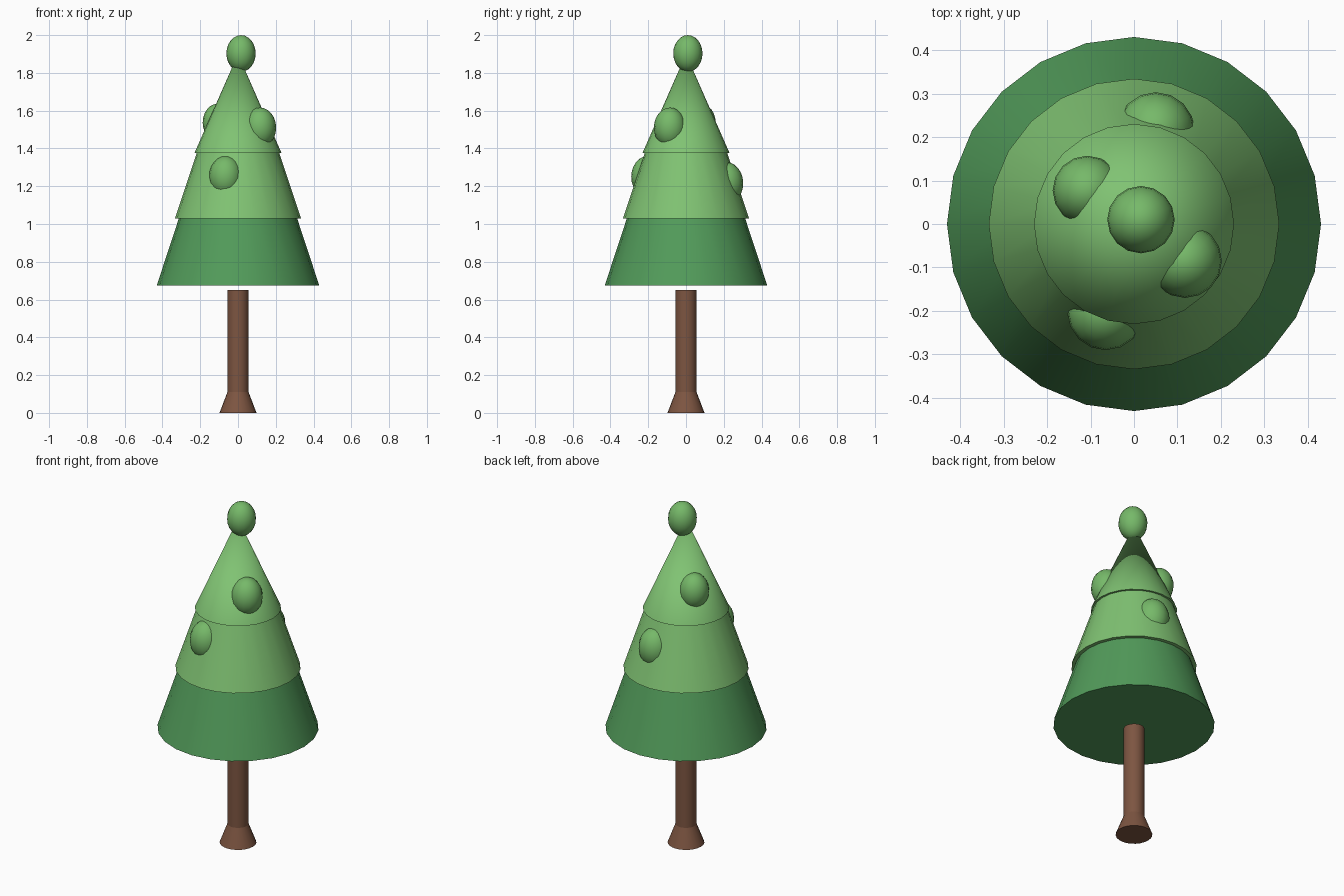
import bpy
import math

cube = bpy.data.objects.get("Cube")
if cube:
    bpy.data.objects.remove(cube, do_unlink=True)


def material(name, rgb):
    m = bpy.data.materials.new(name)
    m.use_nodes = True
    colour = (*rgb, 1.0)
    m.diffuse_color = colour
    m.node_tree.nodes["Principled BSDF"].inputs["Base Color"].default_value = colour
    return m


dark_green = material("dark green", (0.084, 0.328, 0.102))
light_green = material("light green", (0.216, 0.546, 0.171))
leaf_green = material("leaf green", (0.181, 0.485, 0.141))
brown = material("bark brown", (0.205, 0.091, 0.053))


def finish(name, mat):
    obj = bpy.context.object
    obj.name = name
    obj.data.materials.append(mat)
    bpy.ops.object.shade_smooth_by_angle(angle=math.radians(30))
    return obj


def cone(name, mat, z0, z1, r0, r1, sides=24):
    bpy.ops.mesh.primitive_cone_add(vertices=sides, radius1=r0, radius2=r1,
                                    depth=z1 - z0, location=(0, 0, (z0 + z1) / 2))
    return finish(name, mat)


def blob(name, x, y, z, r):
    # egg-shaped clump, a quarter taller than wide
    bpy.ops.mesh.primitive_uv_sphere_add(segments=16, ring_count=12, radius=r, location=(x, y, z))
    bpy.context.object.scale.z = 1.25
    return finish(name, mat=leaf_green)


# Trunk with flared foot
cone("trunk", brown, 0.05, 0.65, 0.056, 0.056)
cone("trunk_foot", brown, 0, 0.11, 0.098, 0.056)

# Three foliage tiers
cone("lower_foliage", dark_green, 0.675, 1.1, 0.43, 0.29)
cone("middle_foliage", light_green, 1.03, 1.45, 0.334, 0.194)
cone("upper_foliage", light_green, 1.377, 1.9, 0.23, 0.0)

# Round top and leaf clumps
blob("top_clump", 0.016, 0.01, 1.903, 0.0775)
blob("upper_front_clump", 0.117, -0.085, 1.51, 0.085)
blob("upper_back_clump", -0.107, 0.077, 1.537, 0.08)
blob("middle_front_clump", -0.065, -0.202, 1.25, 0.088)
blob("middle_back_clump", 0.05, 0.213, 1.215, 0.09)
